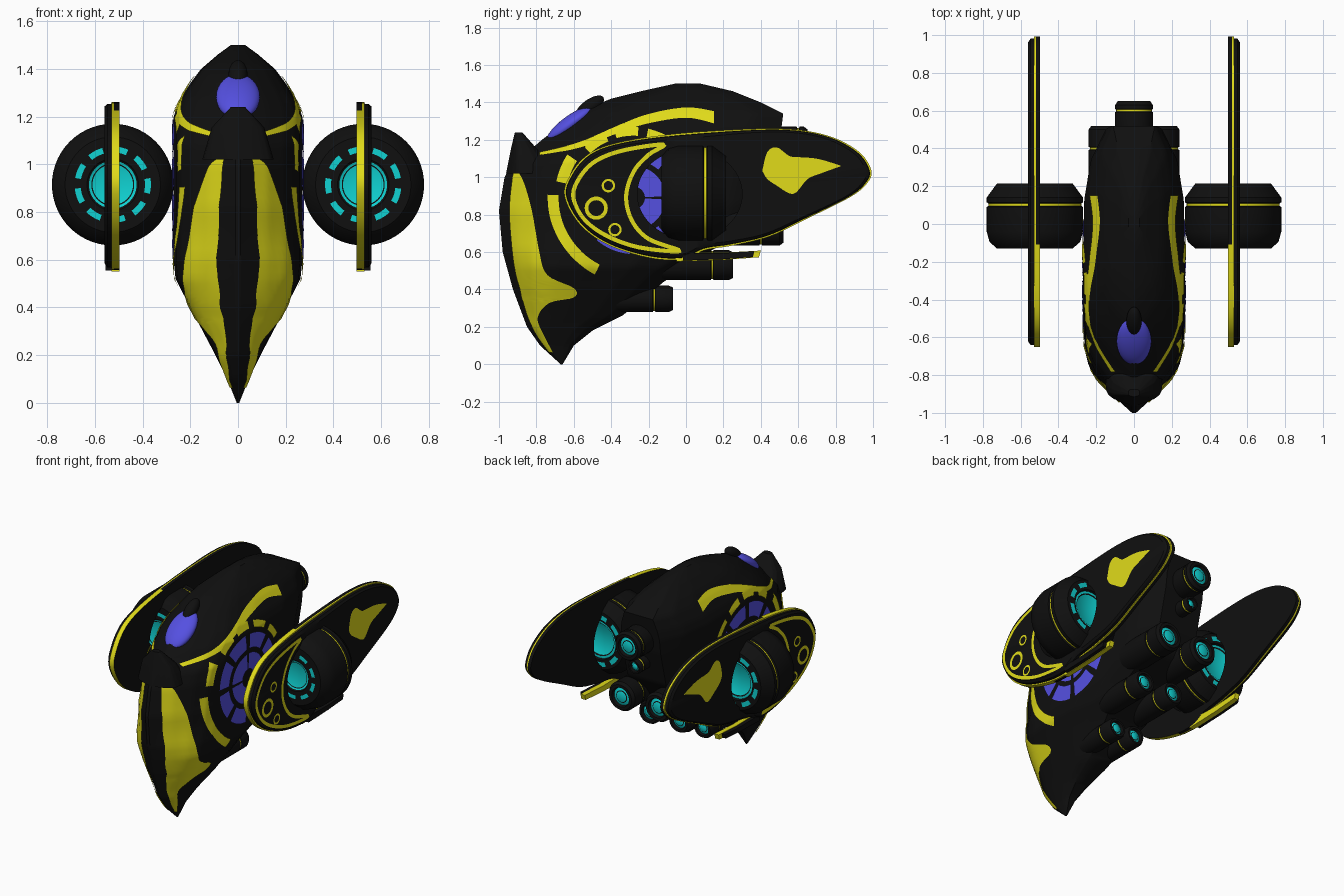
import bpy, bmesh, math
from mathutils import Vector

cube = bpy.data.objects.get("Cube")
if cube:
    bpy.data.objects.remove(cube, do_unlink=True)


def make_material(name, colour):
    mat = bpy.data.materials.new(name)
    mat.use_nodes = True
    mat.diffuse_color = (*colour, 1)
    mat.node_tree.nodes["Principled BSDF"].inputs["Base Color"].default_value = (*colour, 1)
    return mat


MATERIALS = [make_material("hull black", (.005, .005, .005)),
             make_material("trim yellow", (.75, .71, .01)),
             make_material("panel blue", (.09, .08, .75)),
             make_material("glow cyan", (.005, .65, .65))]
BLACK, YELLOW, BLUE, CYAN = range(len(MATERIALS))


# ---- helpers ----
def table(knots, value):
    """Linear interpolation in a list of (position, value) knots."""
    for (a, p), (b, q) in zip(knots, knots[1:]):
        if value <= b:
            return p + (q - p) * max(0, (value - a) / (b - a))
    return knots[-1][1]


def curve(points, steps, closed=False):
    """Smooth curve through points of any dimension."""
    pts = [Vector(p) for p in points]
    n, out = len(pts), []
    for i in range(n if closed else n - 1):
        a, b, c, d = [pts[(i + j) % n] if closed else pts[min(max(i + j, 0), n - 1)]
                      for j in (-1, 0, 1, 2)]
        for s in range(steps):
            t = s / steps
            out.append((b * 2 + (c - a) * t + (a * 2 - b * 5 + c * 4 - d) * t * t
                        + (b * 3 - a - c * 3 + d) * t ** 3) * .5)
    return out if closed else out + [pts[-1]]


def build(name, grids, mirror=True, outward=None):
    """Make one object from grids of (rows, material rule, wrap rows, wrap columns)."""
    bm = bmesh.new()
    for rows, rule, wrap_rows, wrap_cols in grids:
        verts = [[bm.verts.new(p) for p in row] for row in rows]
        nr, nc = len(rows), len(rows[0])
        for i in range(nr if wrap_rows else nr - 1):
            for j in range(nc if wrap_cols else nc - 1):
                k, m = (i + 1) % nr, (j + 1) % nc
                face = bm.faces.new((verts[i][j], verts[i][m], verts[k][m], verts[k][j]))
                face.material_index = rule(i, j)
    bmesh.ops.remove_doubles(bm, verts=bm.verts, dist=.00001)
    bmesh.ops.recalc_face_normals(bm, faces=bm.faces)
    if outward:
        wrong = [f for f in bm.faces if f.normal.dot(Vector(outward)) < 0]
        bmesh.ops.reverse_faces(bm, faces=wrong)
    mesh = bpy.data.meshes.new(name)
    bm.to_mesh(mesh)
    bm.free()
    for mat in MATERIALS:
        mesh.materials.append(mat)
    obj = bpy.data.objects.new(name, mesh)
    bpy.context.collection.objects.link(obj)
    if mirror:
        obj.modifiers.new("both sides", 'MIRROR')
    bpy.ops.object.select_all(action='DESELECT')
    obj.select_set(True)
    bpy.context.view_layer.objects.active = obj
    bpy.ops.object.shade_smooth_by_angle(angle=.6)
    return obj


def lathe(name, profile, centre, mirror=True, sides=40):
    """Spin (radius, y, material) points around an axis along y."""
    cx, cz = centre
    rows = [[(cx + r * math.cos(math.tau * j / sides), y, cz + r * math.sin(math.tau * j / sides))
             for j in range(sides)] for r, y, _ in profile]
    build(name, [(rows, lambda i, j: profile[i][2], False, True)], mirror)


def decal(name, strips, surface, colour, outward=(1, 0, 0), across=8):
    """Thin painted panels: each strip is a list of edge pairs laid on a surface."""
    grids = []
    for strip in strips:
        rows = [[surface(a + (c - a) * t / across, b + (d - b) * t / across)
                 for t in range(across + 1)] for a, b, c, d in strip]
        grids.append((rows, lambda i, j: colour, False, False))
    build(name, grids, True, outward)


def arc(centre, r0, r1, start, end, steps=16):
    """Edge pairs of a ring segment, angles in degrees."""
    pairs = []
    for i in range(steps + 1):
        a = math.radians(start + (end - start) * i / steps)
        c, s = math.cos(a), math.sin(a)
        pairs.append((centre[0] + r0 * c, centre[1] + r0 * s,
                      centre[0] + r1 * c, centre[1] + r1 * s))
    return pairs


# ---- hull: horizontal sections from chin to crown ----
FRONT = [(0, -.67), (.1, -.78), (.2, -.85), (.4, -.925), (.6, -.98), (.82, -1), (1, -.97),
         (1.08, -.93), (1.14, -.84), (1.2, -.77), (1.3, -.64), (1.36, -.55), (1.42, -.4),
         (1.46, -.24), (1.5, -.06)]
BACK = [(0, -.66), (.1, -.6), (.18, -.5), (.26, -.34), (.44, -.12), (.6, .12), (.72, .34),
        (.86, .43), (1.1, .49), (1.34, .52), (1.4, .4), (1.46, .25), (1.5, .08)]
WIDTH = [(0, .005), (.1, .045), (.22, .105), (.4, .2), (.52, .262), (.6, .27), (1.2, .27),
         (1.26, .25), (1.34, .2), (1.4, .155), (1.46, .085), (1.5, .03)]
PLAN = [(0, .04), (.035, .24), (.07, .44), (.14, .72), (.21, .89), (.28, .96), (.42, 1),
        (.7, .98), (.87, .85), (1, .55)]


def section(z, front, back, width, steps=56):
    us = [(i / steps) ** 1.4 for i in range(steps + 1)]
    side = [(width * table(PLAN, u), front + (back - front) * u, z) for u in us]
    return side + [(-x, y, h) for x, y, h in reversed(side)]


def loft(name, levels):
    rows = [section(*level) for level in levels]
    for end, spot in ((0, 0), (-1, len(rows) + 1)):
        z, front, back, _ = levels[end]
        rows.insert(spot, [(0, (front + back) / 2, z)] * len(rows[0]))
    build(name, [(rows, lambda i, j: BLACK, False, True)], False)


heights = [i * .02 for i in range(76)]
loft("hull", [(z, table(FRONT, z), table(BACK, z), table(WIDTH, z)) for z in heights])
loft("nose_crest", [(1.02, -.962, -.7, .15), (1.155, -.935, -.8, .11), (1.24, -.915, -.875, .03)])


def half_width(y, z):
    front, back = table(FRONT, z), table(BACK, z)
    return table(WIDTH, z) * table(PLAN, (y - front) / (back - front))


def on_hull(y, z, lift=.006, e=.012):
    slope_y = (half_width(y + e, z) - half_width(y - e, z)) / (2 * e)
    slope_z = (half_width(y, z + e) - half_width(y, z - e)) / (2 * e)
    return Vector((half_width(y, z), y, z)) + Vector((1, -slope_y, -slope_z)).normalized() * lift


# ---- painted hull panels ----
face_rows = [(1.03, -.915, -.905), (.99, -.925, -.87), (.82, -.94, -.82), (.61, -.925, -.783),
             (.48, -.905, -.74), (.41, -.885, -.6), (.36, -.875, -.6), (.33, -.865, -.73),
             (.25, -.84, -.79), (.157, -.795, -.757), (.067, -.73, -.712)]
decal("face_stripe", [curve([(a, z, b, z) for z, a, b in face_rows], 5)], on_hull, YELLOW)
brow_rows = [(-.78, 1.115, 1.13), (-.57, 1.155, 1.185), (-.36, 1.235, 1.275),
             (-.2, 1.285, 1.335), (0, 1.315, 1.37), (.15, 1.285, 1.35)]
decal("brow_stripe", [curve([(y, a, y, b) for y, a, b in brow_rows], 6)], on_hull, YELLOW)
HUB = (-.28, .89)
decal("hub_yellow_segments", [arc(HUB, .4, .457, 178, 243), arc(HUB, .36, .42, 147, 168)]
      + [arc(HUB, .33, .375, a, a + 20) for a in (30, 58, 86, 114)], on_hull, YELLOW)
decal("hub_blue_panels", [arc(HUB, .2, .3, a + 4, a + 41) for a in range(0, 360, 45)]
      + [arc(HUB, .06, .17, a + 3, a + 87) for a in range(0, 360, 90)], on_hull, BLUE)

# ---- canopy ----
for name, place, size, colour in (
        ("canopy", (0, -.62, 1.283), (.092, .15, .045), BLUE),
        ("canopy_spine", (0, -.515, 1.375), (.04, .09, .04), BLACK)):
    bpy.ops.mesh.primitive_uv_sphere_add(segments=32, ring_count=16, location=place,
                                         rotation=(math.radians(36), 0, 0))
    blob = bpy.context.object
    blob.name, blob.scale = name, size
    blob.data.materials.append(MATERIALS[colour])
    bpy.ops.object.shade_smooth_by_angle(angle=.6)


# ---- rear thrusters ----
def thruster(name, x, z, r, end, length, groove):
    g = end - groove
    lathe(name, [(0, end - length, BLACK), (r * .55, end - length, BLACK),
                 (r, end - length * .6, BLACK), (r, g - .008, BLACK), (r * .94, g - .005, YELLOW),
                 (r * .94, g + .005, BLACK), (r, g + .008, BLACK), (r, end - .02, BLACK),
                 (r * .86, end, BLACK), (r * .66, end, BLACK), (r * .6, end - .02, CYAN),
                 (r * .42, end - .015, BLACK), (r * .36, end - .012, CYAN),
                 (0, end - .008, CYAN)], (x, z), x > 0)


thruster("top_thruster", 0, 1.17, .1, .65, .4, .05)
thruster("small_thruster", 0, 1, .05, .57, .3, .04)
thruster("upper_thruster", .14, .735, .1, .52, .6, .12)
thruster("middle_thruster", .115, .53, .08, .25, .6, .11)
thruster("lower_thruster", .075, .35, .07, -.07, .5, .1)

# ---- side engine pods ----
POD = (.525, .915)
lathe("engine_pod", [
    (0, -.112, CYAN), (.085, -.118, BLACK), (.09, -.12, CYAN), (.1, -.122, BLACK),
    (.108, -.13, BLACK), (.2, -.13, BLACK), (.24, -.095, BLACK), (.255, -.04, BLACK),
    (.255, .09, BLACK), (.246, .096, YELLOW), (.246, .109, BLACK), (.255, .115, BLACK),
    (.255, .14, BLACK), (.2, .215, BLACK), (.135, .215, BLACK), (.13, .2, CYAN),
    (.115, .2, BLACK), (.108, .195, CYAN), (0, .185, CYAN)], POD, sides=56)
for name, y, facing in (("pod_front_lights", -.133, -1), ("pod_rear_lights", .218, 1)):
    decal(name, [arc(POD, .135 if facing < 0 else .15, .16 if facing < 0 else .18, a, a + 24, 6)
                 for a in range(10, 370, 40)],
          lambda a, b: (a, y, b), CYAN, (0, facing, 0), 2)

# ---- wings: outline swept through thin layers, pierced around the pod ----
outline = curve([(-.65, .9), (-.62, 1.01), (-.54, 1.11), (-.42, 1.17), (-.2, 1.215), (.1, 1.245),
                 (.5, 1.26), (.75, 1.225), (.92, 1.14), (.99, 1.04), (.97, .97), (.88, .895),
                 (.65, .78), (.45, .685), (.25, .635), (.1, .61), (-.02, .56), (-.2, .57),
                 (-.42, .64), (-.57, .75)], 6, True)
HOLE = Vector((.02, .91))


def wing_ring(x, inset):
    return [(x, *(p - (p - HOLE).normalized() * inset)) for p in outline]


def hole_ring(x):
    dirs = [(p - HOLE).normalized() for p in outline]
    return [(x, HOLE.x + d.x * .28, HOLE.y + d.y * .24) for d in dirs]


def wing_colour(i, j):
    return YELLOW if i in (1, 2) or (i == 0 and outline[j].x < -.14) else BLACK


build("wing", [([wing_ring(.497, 0), wing_ring(.52, 0), wing_ring(.53, 0), wing_ring(.53, .01),
                 wing_ring(.548, .012), wing_ring(.56, .03), hole_ring(.56), hole_ring(.497)],
                wing_colour, True, True)])


def fin_rows(x0, x1, scale):
    mid = Vector((.17, .58))
    pts = [mid + (Vector(p) - mid) * scale for p in
           ((-.05, .55), (.2, .558), (.39, .572), (.4, .608), (.2, .597), (-.05, .6))]
    rows = [[(x, *p) for p in pts] for x in (x0, x1)]
    return [[(x0, *mid)] * len(pts)] + rows + [[(x1, *mid)] * len(pts)]


build("wing_lower_fin", [(fin_rows(.497, .53, 1), lambda i, j: YELLOW, False, True),
                         (fin_rows(.529, .555, .85), lambda i, j: BLACK, False, True)])


# ---- painted wing panels ----
def on_wing(y, z):
    return (.564, y, z)


loop = curve([(-.12, 1.175), (-.35, 1.14), (-.5, 1.075), (-.585, .97), (-.6, .88), (-.54, .77),
              (-.42, .685), (-.25, .625), (-.03, .605), (-.2, .67), (-.29, .77), (-.32, .9),
              (-.28, 1.03), (-.2, 1.12)], 6, True)
border = []
for i in range(len(loop) + 1):
    p = loop[i % len(loop)]
    way = (loop[(i + 1) % len(loop)] - loop[i - 1]).normalized() * .011
    border.append((p.x - way.y, p.y + way.x, p.x + way.y, p.y - way.x))
decal("wing_crescent_border", [border], on_wing, YELLOW, across=1)
decal("wing_rings", [arc((y, z), r * .68, r, 0, 360, 28) for y, z, r in
                     ((-.48, .835, .062), (-.415, .955, .036), (-.38, .72, .036))],
      on_wing, YELLOW, across=1)
tail = [(.41, 1.03, 1.045), (.435, .99, 1.135), (.485, .955, 1.16), (.55, .915, 1.115),
        (.59, .92, 1.108), (.65, .99, 1.105), (.72, 1.02, 1.095), (.825, 1.058, 1.063)]
decal("wing_tail_patch", [curve([(y, a, y, b) for y, a, b in tail], 4)], on_wing, YELLOW)
